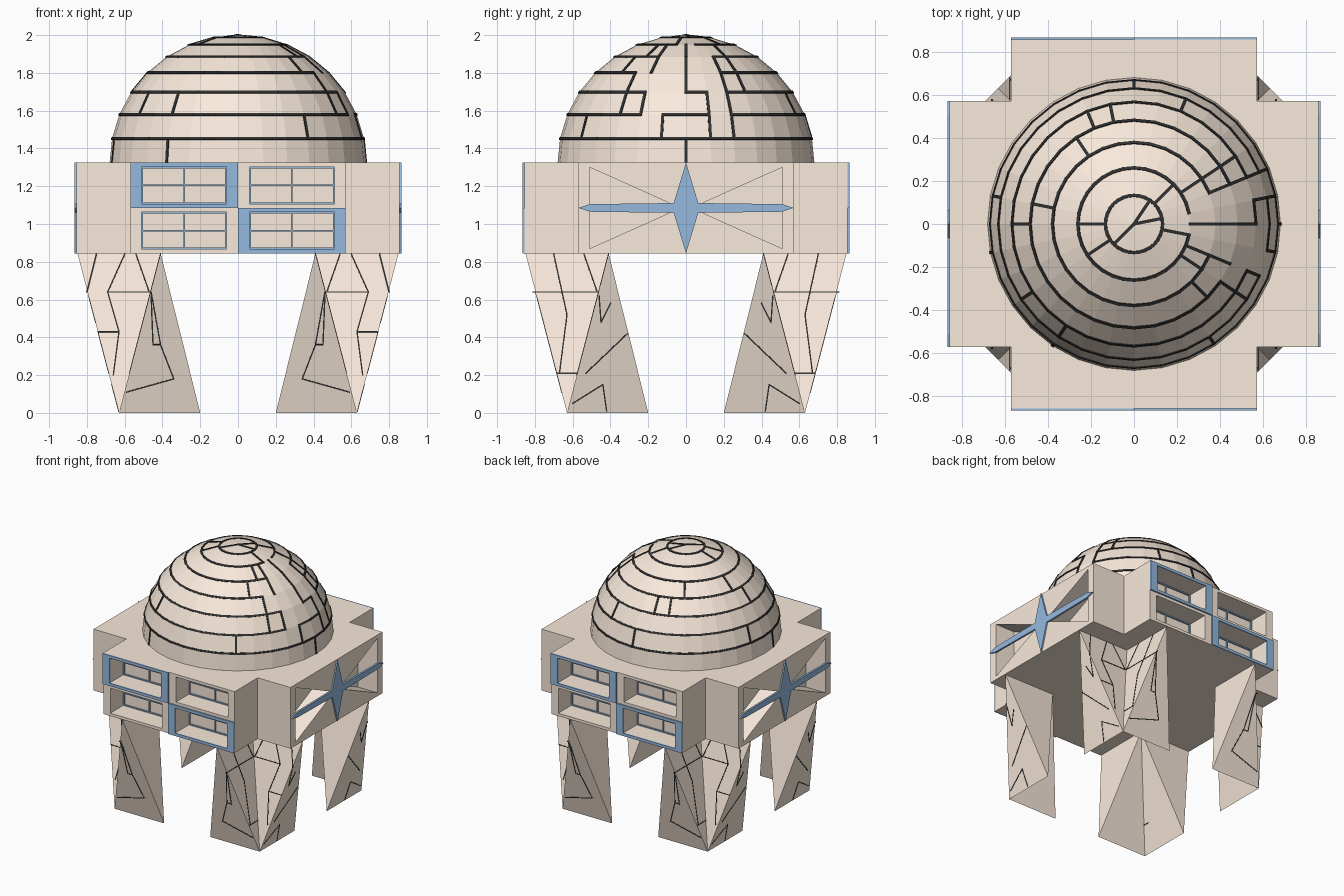
import bpy, bmesh, math
from mathutils import Vector, Matrix

if "Cube" in bpy.data.objects:
    bpy.data.objects.remove(bpy.data.objects["Cube"])

def material(name, rgb):
    m = bpy.data.materials.new(name)
    m.diffuse_color = (*rgb, 1)
    m.use_nodes = True
    m.node_tree.nodes["Principled BSDF"].inputs["Base Color"].default_value = m.diffuse_color
    return m

STONE = material("stone", (0.95, 0.82, 0.71))
BLUE = material("blue_trim", (0.30, 0.49, 0.73))
DARK = material("dark_joint", (0.03, 0.03, 0.03))

def finish(bm, name, mat):
    bmesh.ops.recalc_face_normals(bm, faces=bm.faces)
    me = bpy.data.meshes.new(name)
    bm.to_mesh(me)
    bm.free()
    ob = bpy.data.objects.new(name, me)
    bpy.context.collection.objects.link(ob)
    me.materials.append(mat)
    return ob

def rot(angle):
    return Matrix.Rotation(math.radians(angle), 4, 'Z')

def box(bm, lo, hi, m=Matrix()):
    lo, hi = Vector(lo), Vector(hi)
    bmesh.ops.create_cube(bm, size=1, matrix=m @ Matrix.Translation((lo + hi) / 2)
                          @ Matrix.Diagonal((*(hi - lo), 1)))

def prism(bm, pts, move, m=Matrix()):
    """Closed outline of 3D points swept along a vector."""
    f = bm.faces.new([bm.verts.new(m @ Vector(p)) for p in pts])
    ext = bmesh.ops.extrude_face_region(bm, geom=[f], use_keep_orig=True)
    vs = [g for g in ext['geom'] if isinstance(g, bmesh.types.BMVert)]
    bmesh.ops.translate(bm, verts=vs, vec=m.to_3x3() @ Vector(move))

def bar(bm, p, q, n, width, thick, m=Matrix()):
    """Thin strip from p to q lying on a surface with normal n."""
    p, q = Vector(p), Vector(q)
    d = (q - p).normalized()
    s = Vector(n).cross(d).normalized()
    n = d.cross(s)
    basis = Matrix((d * ((q - p).length + width * 0.8), s * width, n * thick)).transposed().to_4x4()
    bmesh.ops.create_cube(bm, size=1, matrix=m @ Matrix.Translation((p + q) / 2) @ basis)

# Main body: plus-shaped block with window and side recesses
Z0, Z1, ZM = 0.845, 1.325, 1.085
FACE, ARM, DEPTH = 0.855, 0.57, 0.17
WINDOWS = [(-0.285, 1.205), (0.285, 1.205), (-0.285, 0.965), (0.285, 0.965)]
WX, WZ = 0.225, 0.098

bm = bmesh.new()
corner = [(FACE, -ARM, Z0), (FACE, ARM, Z0), (ARM, ARM, Z0)]
prism(bm, [rot(a) @ Vector(p) for a in (0, 90, 180, 270) for p in corner], (0, 0, Z1 - Z0))
body = finish(bm, "body", STONE)

bm = bmesh.new()
for a in (0, 180):
    for x, z in WINDOWS:
        box(bm, (x - WX, -FACE - 0.05, z - WZ), (x + WX, -FACE + DEPTH, z + WZ), rot(a))
    for s in (-1, 1):
        prism(bm, [(FACE - DEPTH, s * 0.51, 1.30), (FACE - DEPTH, s * 0.51, 0.87),
                   (FACE - DEPTH, s * 0.03, ZM)], (DEPTH + 0.05, 0, 0), rot(a))
cutter = finish(bm, "recess_cutter", STONE)
cutter.hide_render = True
mod = body.modifiers.new("recesses", 'BOOLEAN')
mod.operation, mod.solver, mod.object = 'DIFFERENCE', 'EXACT', cutter
dg = bpy.context.evaluated_depsgraph_get()
carved = bpy.data.meshes.new_from_object(body.evaluated_get(dg))
body.modifiers.clear()
body.data = carved
bpy.data.objects.remove(cutter)

def frame(bm, x0, x1, z0, z1, hx0, hx1, hz0, hz1, y0, y1, m):
    box(bm, (x0, y0, z0), (hx0, y1, z1), m)
    box(bm, (hx1, y0, z0), (x1, y1, z1), m)
    box(bm, (hx0, y0, z0), (hx1, y1, hz0), m)
    box(bm, (hx0, y0, hz1), (hx1, y1, z1), m)

for a, side in ((0, ("front", "right")), (180, ("back", "left"))):
    m = rot(a)
    # Blue panels around two diagonal windows
    bm = bmesh.new()
    for x, z in (WINDOWS[0], WINDOWS[3]):
        frame(bm, x - 0.285, x + 0.285, z - 0.12, z + 0.12,
              x - WX, x + WX, z - WZ, z + WZ, -0.866, -FACE, m)
    finish(bm, side[0] + "_window_panels", BLUE)
    # Glazing bars at the back of each recess
    bm = bmesh.new()
    y1 = -FACE + DEPTH
    y0, t = y1 - 0.01, 0.008
    for x, z in WINDOWS:
        frame(bm, x - WX, x + WX, z - WZ, z + WZ,
              x - WX + t, x + WX - t, z - WZ + t, z + WZ - t, y0, y1, m)
        box(bm, (x - t / 2, y0, z - WZ), (x + t / 2, y1, z + WZ), m)
        box(bm, (x - WX, y0, z - t / 2), (x + WX, y1, z + t / 2), m)
    finish(bm, side[0] + "_glazing_bars", BLUE)
    # Four-pointed star across the side recess
    bm = bmesh.new()
    q = [(0, 0.24), (0.065, 0.026), (0.51, 0.02), (0.57, 0)]
    outline = (q + [(y, -z) for y, z in q[-2::-1]] + [(-y, -z) for y, z in q[1:]]
               + [(-y, z) for y, z in q[-2:0:-1]])
    prism(bm, [(FACE - 0.004, y, ZM + z) for y, z in outline], (0.015, 0, 0), m)
    finish(bm, side[1] + "_star", BLUE)

# Dome: upper half of a faceted sphere
R, DZ, SEG = 0.68, 1.32, 32
bm = bmesh.new()
bmesh.ops.create_uvsphere(bm, u_segments=SEG, v_segments=16, radius=R,
                          matrix=Matrix.Translation((0, 0, DZ)))
bmesh.ops.delete(bm, geom=[v for v in bm.verts if v.co.z < DZ - 0.001], context='VERTS')
finish(bm, "dome", STONE)

# Dark joints on the dome: rings with gaps, plus short meridian joints
def on_dome(k, i):
    lat, lon = k * math.pi / 16, i * 2 * math.pi / SEG
    return Vector((R * math.cos(lat) * math.cos(lon), R * math.cos(lat) * math.sin(lon),
                   DZ + R * math.sin(lat)))

gaps = {2: (30, 1), 3: (30, 31, 1), 4: (29, 30, 31, 0, 1), 5: (30, 31, 0, 1), 6: (31, 0)}
joints = {0: (0, 17, 21), 1: (31, 1, 2, 27, 15, 8), 2: (30, 1, 2, 6, 19, 29, 21),
          3: (0, 2, 3, 9, 10, 16, 29), 4: (0, 2, 3, 11, 15, 28, 30),
          5: (0, 3, 30, 29), 6: (4, 16, 19, 31), 7: (1, 5, 20)}
bm = bmesh.new()
c = Vector((0, 0, DZ))
edges = [((k, i), (k, i + 1)) for k in range(1, 8) for i in range(SEG) if i not in gaps.get(k, ())]
edges += [((k, i), (k + 1, i)) for k, row in joints.items() for i in row]
for e in edges:
    p, q = on_dome(*e[0]), on_dome(*e[1])
    bar(bm, p, q, (p + q) / 2 - c, 0.015, 0.008)
finish(bm, "dome_joints", DARK)

# Legs: two mirrored tetrahedral wedges sharing the edge from outer foot to inner top
F, D = (-0.63, -0.63, 0), (-0.41, -0.41, Z0)
wedges = [(F, D, (-0.2, -0.63, 0), (-0.41, -0.85, Z0)),
          (F, D, (-0.63, -0.2, 0), (-0.85, -0.41, Z0))]
# Line paths as (across, height) on the faces seen from the front and from the side
front_lines = [[(-0.75, 0.84), (-0.80, 0.64)],
               [(-0.6, 0.84), (-0.69, 0.64), (-0.63, 0.43), (-0.66, 0.2)],
               [(-0.69, 0.64), (-0.47, 0.64), (-0.54, 0.84)],
               [(-0.74, 0.43), (-0.63, 0.43)],
               [(-0.46, 0.64), (-0.41, 0.36), (-0.34, 0.18), (-0.59, 0.11)],
               [(-0.46, 0.62), (-0.45, 0.36), (-0.41, 0.36)]]
side_lines = [[(-0.81, 0.64), (-0.47, 0.64), (-0.54, 0.84)],
              [(-0.7, 0.84), (-0.63, 0.52), (-0.67, 0.21)],
              [(-0.68, 0.21), (-0.53, 0.21), (-0.31, 0.42)],
              [(-0.6, 0.05), (-0.44, 0.15), (-0.42, 0.01)],
              [(-0.46, 0.62), (-0.45, 0.48), (-0.40, 0.58)]]
slope = 0.22 / Z0

def leg_point(x, z):
    """Front of the leg: the outer-left face leans back, the right face leans forward."""
    lean = 1 if x < -0.63 + slope * z else -1
    return lean, (x, -0.63 + lean * slope * z, z)

for a, name in ((0, "front_left"), (90, "front_right"), (180, "back_right"), (270, "back_left")):
    m = rot(a)
    bm = bmesh.new()
    for w in wedges:
        v = [bm.verts.new(m @ Vector(p)) for p in w]
        for i in range(4):
            bm.faces.new(v[:i] + v[i + 1:])
    finish(bm, name + "_leg", STONE)
    # Thin surface lines on the outward faces
    bm = bmesh.new()
    for lines, swap in ((front_lines, False), (side_lines, True)):
        if a in (90, 270):
            swap = not swap
        for path in lines:
            for s, e in zip(path, path[1:]):
                lean = leg_point((s[0] + e[0]) / 2, (s[1] + e[1]) / 2)[0]
                p, q = [Vector((x, -0.63 + lean * slope * z, z)) for x, z in (s, e)]
                n = Vector((0, -1, lean * slope))
                if swap:
                    p, q, n = p.yxz, q.yxz, n.yxz
                bar(bm, p, q, n, 0.007, 0.004, m)
    finish(bm, name + "_leg_lines", DARK)
